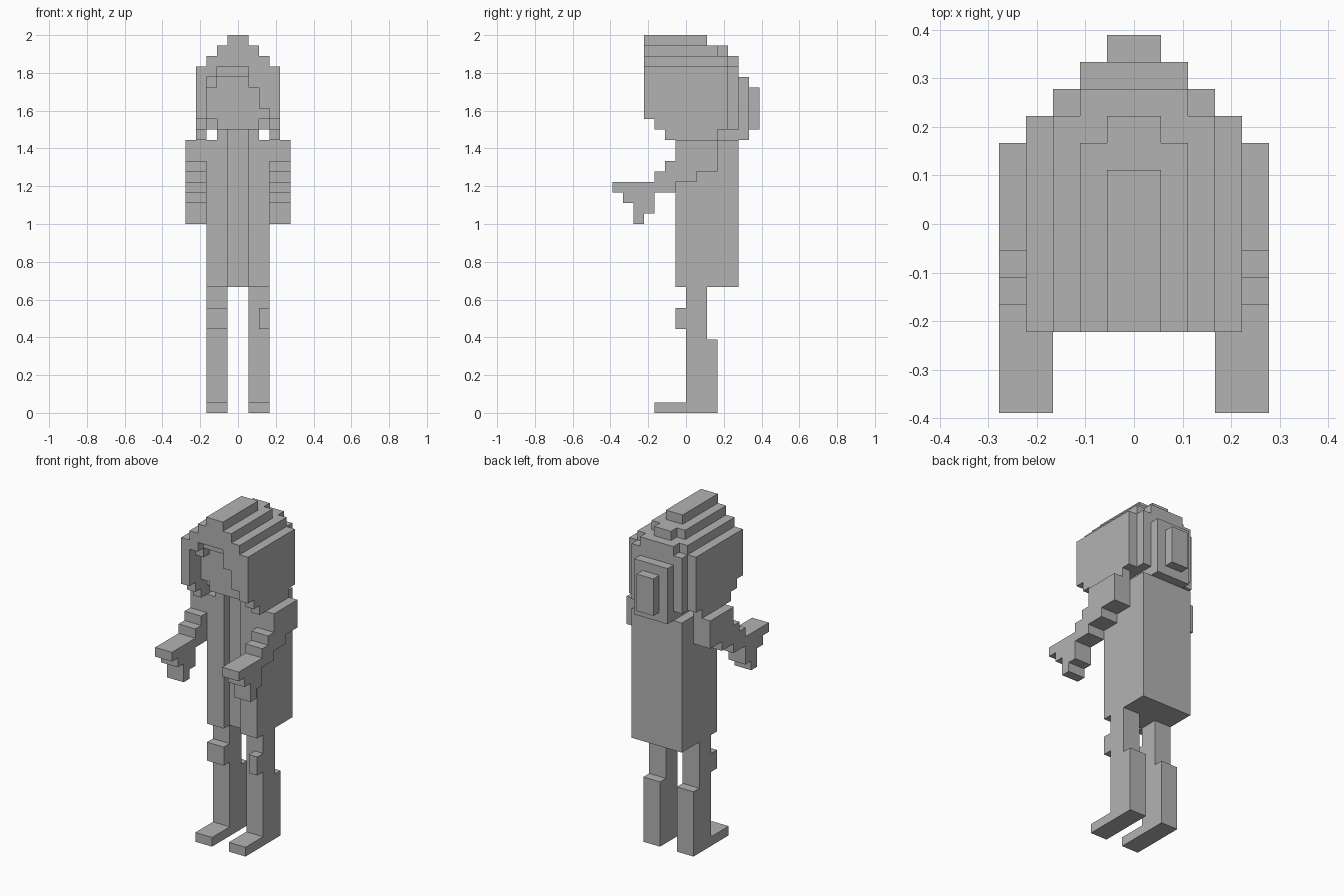
import bpy
import bmesh
from mathutils import Vector

U = 2 / 36  # size of one block

cube = bpy.data.objects.get("Cube")
if cube:
    bpy.data.objects.remove(cube)

grey = bpy.data.materials.new("plain_grey")
grey.use_nodes = True
colour = (0.45, 0.45, 0.45, 1)
grey.diffuse_color = colour
grey.node_tree.nodes["Principled BSDF"].inputs["Base Color"].default_value = colour


def finish(name, bm):
    bmesh.ops.recalc_face_normals(bm, faces=bm.faces)
    mesh = bpy.data.meshes.new(name)
    bm.to_mesh(mesh)
    bm.free()
    mesh.materials.append(grey)
    ob = bpy.data.objects.new(name, mesh)
    bpy.context.collection.objects.link(ob)
    return ob


def slab(name, x0, x1, profile):
    """Side profile in (y, z) blocks, extruded from x0 to x1."""
    bm = bmesh.new()
    face = bm.faces.new([bm.verts.new((x0 * U, y * U, z * U)) for y, z in profile])
    new = bmesh.ops.extrude_face_region(bm, geom=[face])["geom"]
    verts = [v for v in new if isinstance(v, bmesh.types.BMVert)]
    bmesh.ops.translate(bm, verts=verts, vec=Vector(((x1 - x0) * U, 0, 0)))
    return finish(name, bm)


def box(name, x0, x1, y0, y1, z0, z1):
    return slab(name, x0, x1, [(y0, z0), (y1, z0), (y1, z1), (y0, z1)])


# Arms, legs and the sides of the hair
arm = [(-1, 26), (3, 26), (3, 23), (1, 23), (1, 22), (-1, 22), (-1, 21), (-3, 21),
       (-3, 19), (-4, 19), (-4, 18), (-5, 18), (-5, 20), (-6, 20), (-6, 21), (-7, 21),
       (-7, 22), (-3, 22), (-3, 23), (-2, 23), (-2, 24), (-1, 24)]
leg = [(-3, 0), (3, 0), (3, 7), (2, 7), (2, 12), (0, 12), (0, 1), (-3, 1)]
hair_side = [(-4, 28), (-3, 28), (-3, 27), (-2, 27), (-2, 26), (3, 26), (3, 27),
             (4, 27), (4, 33), (-4, 33)]
for side, s in (("left", 1), ("right", -1)):
    slab(side + "_arm", 3 * s, 5 * s, arm)
    slab(side + "_leg", s, 3 * s, leg)
    slab(side + "_hair", 3 * s, 4 * s, hair_side)
    box(side + "_coat_front", s, 3 * s, -1, 0, 12, 26)
    box(side + "_collar", s, 2 * s, -1, 0, 26, 27)

# Knee patches, one narrower than the other
box("right_knee", -3, -1, -1, 0, 8, 10)
box("left_knee", 2, 3, -1, 0, 8, 10)

# Coat and neck
box("coat", -3, 3, 0, 5, 12, 26)
box("neck", -2, 2, 0, 4, 26, 27)

# Face and skull
box("face", -3, 3, -2, 5, 28, 32)
box("chin", -2, 2, -2, 0, 27, 28)
box("skull_base", -3, 3, -1, 5, 27, 28)

# Stepped crown: each layer has a wide part and a narrower part behind it
box("hair_roof", -3, 3, -3, 5, 32, 33)
for z, half, back in ((33, 3, 4), (34, 2, 3), (35, 1, 2)):
    box("crown_layer", -half, half, -4, back, z, z + 1)
    if half > 1:
        box("crown_back", 1 - half, half - 1, back, back + 1, z, z + 1)

# Uneven fringe around the face
box("right_fringe", -3, -2, -4, -3, 32, 33)
box("right_curl", -3, -2, -3, -2, 31, 32)
box("fringe_top", 1, 3, -4, -3, 31, 33)
box("left_fringe", 2, 3, -4, -3, 29, 31)

# Hair bun
box("bun_base", -2, 2, 5, 6, 26, 32)
box("bun_tip", -1, 1, 6, 7, 27, 31)
box("bun_underside", -2, 2, 4, 5, 26, 27)
